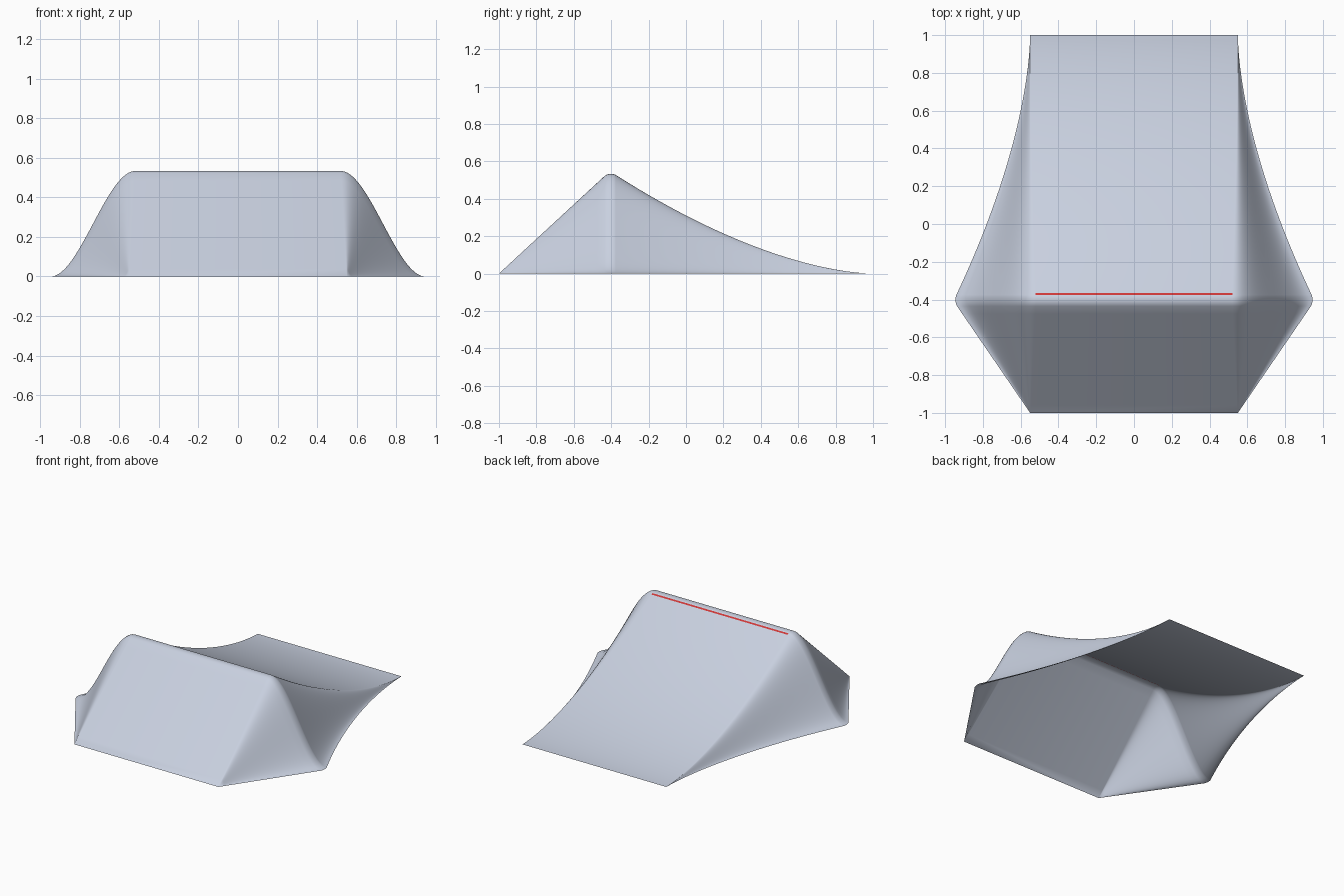
import bpy
import bmesh

cube = bpy.data.objects.get("Cube")
if cube:
    bpy.data.objects.remove(cube, do_unlink=True)


def make_material(name, rgb):
    mat = bpy.data.materials.new(name)
    mat.use_nodes = True
    mat.diffuse_color = (*rgb, 1)
    mat.node_tree.nodes["Principled BSDF"].inputs["Base Color"].default_value = (*rgb, 1)
    return mat


PEAK = 0.533        # crest height
HALF = 0.55         # half width of the ramp at both ends
FLARE = 0.395       # how far the flanks spread at the crest
FRONT, BACK, LIP = -1.0, 1.0, -0.38
STRIPE = (-0.376, -0.366)
SIDE_STEPS, BACK_STEPS, FRONT_STEPS = 24, 48, 14


def back_height(y):
    return 0.53 * max(0.0, (BACK - y) / (BACK - LIP)) ** 1.66


# Lengthwise profile: straight front, rounded crest, curved run-out
front_top = (-0.435, 0.522)
profile = []
for i in range(FRONT_STEPS + 1):
    t = i / FRONT_STEPS
    profile.append((FRONT + t * (front_top[0] - FRONT), t * front_top[1]))
profile += [(-0.423, 0.529), (-0.409, PEAK), (-0.393, PEAK), (LIP, 0.53)]
profile += [(y, back_height(y)) for y in STRIPE]
for i in range(1, BACK_STEPS + 1):
    y = STRIPE[1] + (BACK - STRIPE[1]) * i / BACK_STEPS
    profile.append((y, back_height(y)))


def cross_section(y, h):
    """Flat middle with S-shaped flanks that widen with height."""
    k = h / PEAK
    inner, outer = HALF - 0.03 * k, HALF + FLARE * k
    flank = []
    for i in range(SIDE_STEPS + 1):
        t = i / SIDE_STEPS
        flank.append((inner + t * (outer - inner), y, h * (1 - t * t * (3 - 2 * t))))
    return [(-x, y, z) for x, y, z in reversed(flank)] + flank


# Open shell skinned through the cross sections
bm = bmesh.new()
rows = [[bm.verts.new(p) for p in cross_section(y, h)] for y, h in profile]
for a, b in zip(rows, rows[1:]):
    on_stripe = abs(a[0].co.y - STRIPE[0]) < 1e-4
    for j in range(len(a) - 1):
        face = bm.faces.new((a[j], a[j + 1], b[j + 1], b[j]))
        # Crest stripe covers only the flat middle
        face.material_index = int(on_stripe and j == SIDE_STEPS)
bmesh.ops.remove_doubles(bm, verts=bm.verts, dist=1e-5)

mesh = bpy.data.meshes.new("ramp_shell")
bm.to_mesh(mesh)
bm.free()
mesh.materials.append(make_material("pale_blue_grey", (0.58, 0.63, 0.74)))
mesh.materials.append(make_material("red_stripe", (0.62, 0.04, 0.04)))

ramp = bpy.data.objects.new("ramp_shell", mesh)
bpy.context.scene.collection.objects.link(ramp)
bpy.ops.object.select_all(action="DESELECT")
ramp.select_set(True)
bpy.context.view_layer.objects.active = ramp
bpy.ops.object.shade_smooth_by_angle(angle=0.6)
